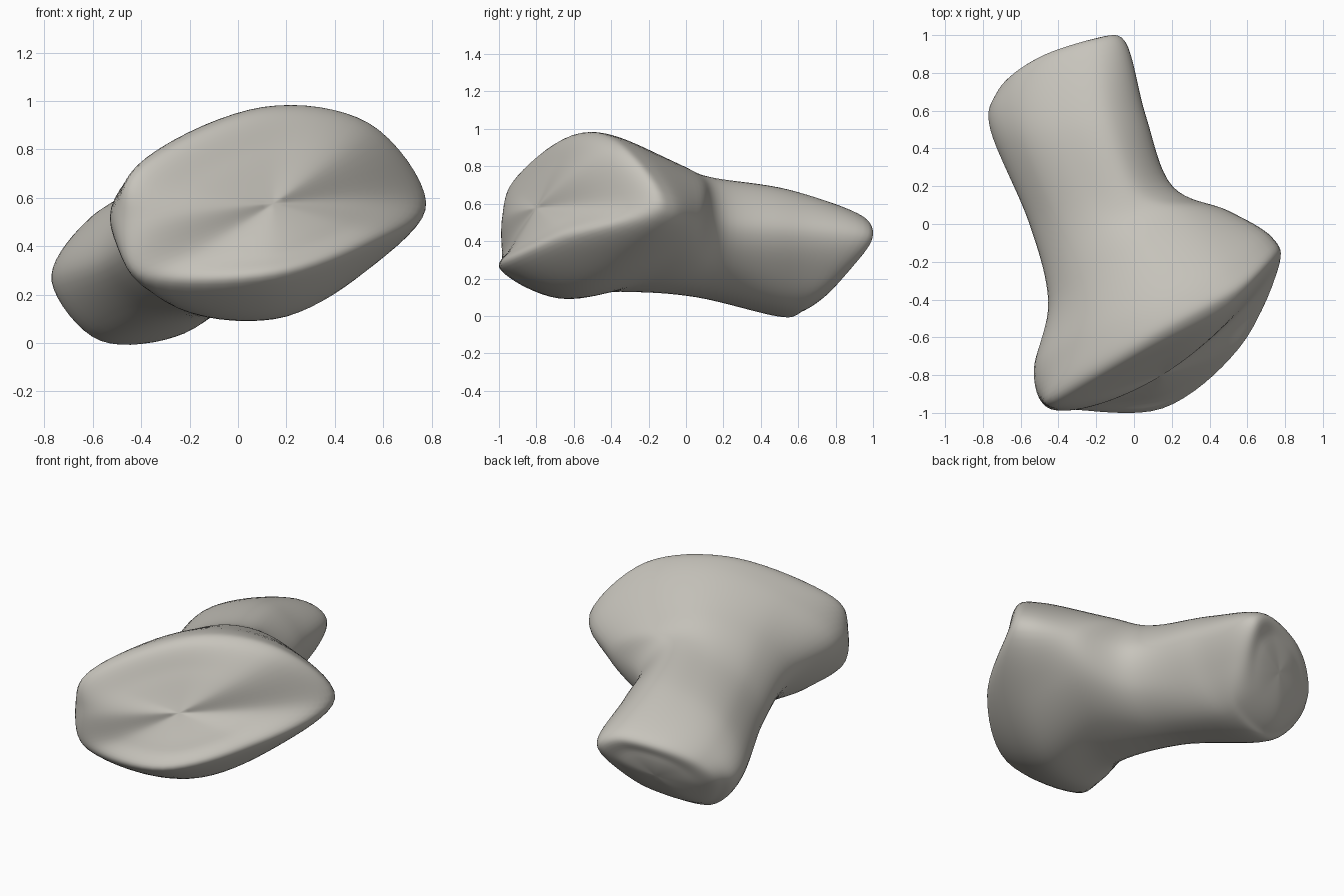
import bpy
import bmesh
from mathutils import Vector

STEPS = 8  # smooth steps between neighbouring guide points

default_cube = bpy.data.objects.get("Cube")
if default_cube:
    bpy.data.objects.remove(default_cube, do_unlink=True)


def make_material(name, colour):
    material = bpy.data.materials.new(name)
    material.use_nodes = True
    material.diffuse_color = colour
    shader = next(n for n in material.node_tree.nodes if n.type == 'BSDF_PRINCIPLED')
    shader.inputs["Base Color"].default_value = colour
    shader.inputs["Roughness"].default_value = 0.7
    return material


def curve_between(before, start, end, after):
    """Sampled smooth curve from start to end, guided by both neighbours."""
    samples = []
    for step in range(STEPS):
        t = step / STEPS
        samples.append(start
                       + (end - before) * (t / 2)
                       + (before * 2 - start * 5 + end * 4 - after) * (t * t / 2)
                       + (start * 3 - before - end * 3 + after) * (t ** 3 / 2))
    return samples


def closed_curve(points):
    count = len(points)
    return [p for i in range(count)
            for p in curve_between(*(points[(i + k) % count] for k in (-1, 0, 1, 2)))]


def open_curve(points):
    """Curve from the second to the second last point; the end points only guide it."""
    inside = [p for i in range(1, len(points) - 2)
              for p in curve_between(*points[i - 1:i + 3])]
    return inside + [points[-2].copy()]


def section(*points):
    return [Vector(p) for p in points]


def cap(rim, push, radius=0.6):
    """Sections that close an end: guide ring, centre and inner ring, domed by push."""
    push = Vector(push)
    half = len(rim) // 2
    opposite = rim[half:] + rim[:half]
    middle = sum(rim, Vector()) / len(rim)
    # The tilt fades evenly and the warp fades faster, so the centre stays smooth
    inner = [middle + (p - q) / 2 * radius + ((p + q) / 2 - middle) * radius ** 2 + push * 0.75
             for p, q in zip(rim, opposite)]
    return [inner[half:] + inner[:half], [middle + push for _ in rim], inner]


def loft(name, sections, material):
    rings = [closed_curve(ring) for ring in sections]
    lines = [open_curve(line) for line in zip(*rings)]
    bm = bmesh.new()
    grid = [[bm.verts.new(p) for p in line] for line in lines]
    for i, line in enumerate(grid):
        following = grid[(i + 1) % len(grid)]
        for j in range(len(line) - 1):
            bm.faces.new((line[j], line[j + 1], following[j + 1], following[j]))
    bmesh.ops.remove_doubles(bm, verts=bm.verts[:], dist=0.0002)
    bmesh.ops.recalc_face_normals(bm, faces=bm.faces[:])
    mesh = bpy.data.meshes.new(name)
    bm.to_mesh(mesh)
    bm.free()
    mesh.materials.append(material)
    mesh.polygons.foreach_set("use_smooth", [True] * len(mesh.polygons))
    body = bpy.data.objects.new(name, mesh)
    bpy.context.collection.objects.link(body)


# Each section runs: left, upper left, top, upper right,
# right, lower right, bottom, lower left
front_rim = section((-.46, -.965, .5), (-.4, -.91, .73), (.08, -.64, .95), (.53, -.4, .9),
                    (.76, -.22, .59), (.57, -.63, .41), (.15, -.96, .26), (-.38, -.97, .27))
head = section((-.53, -.77, .52), (-.29, -.62, .81), (.12, -.45, .965), (.5, -.25, .88),
               (.73, -.07, .56), (.52, -.35, .29), (.15, -.62, .1), (-.3, -.76, .17))
shoulder = section((-.45, -.42, .43), (-.33, -.3, .7), (-.03, -.12, .83), (.26, .05, .74),
                   (.5, .07, .53), (.42, -.02, .33), (.15, -.2, .17), (-.2, -.42, .15))
neck = section((-.55, 0, .33), (-.45, .03, .57), (-.22, .1, .71), (.02, .17, .72),
               (.2, .2, .5), (.13, .17, .28), (-.08, .1, .13), (-.33, .02, .12))
foot = section((-.76, .5, .26), (-.63, .5, .5), (-.4, .53, .63), (-.13, .56, .665),
               (.06, .57, .48), (-.02, .55, .24), (-.22, .53, .04), (-.55, .48, .015))
back_rim = section((-.72, .68, .24), (-.65, .77, .4), (-.46, .87, .5), (-.2, .95, .53),
                   (-.05, .97, .43), (-.08, .84, .25), (-.23, .68, .07), (-.55, .6, .03))

front_cap = cap(front_rim, (.04, -.09, 0))
back_cap = cap(back_rim, (-.015, .055, -.05))

# Single smooth body, from the broad front face to the slanted back end
stone = make_material("warm_grey_stone", (.57, .55, .5, 1))
loft("smooth_stone_body",
     front_cap + [front_rim, head, shoulder, neck, foot, back_rim] + back_cap[::-1],
     stone)
